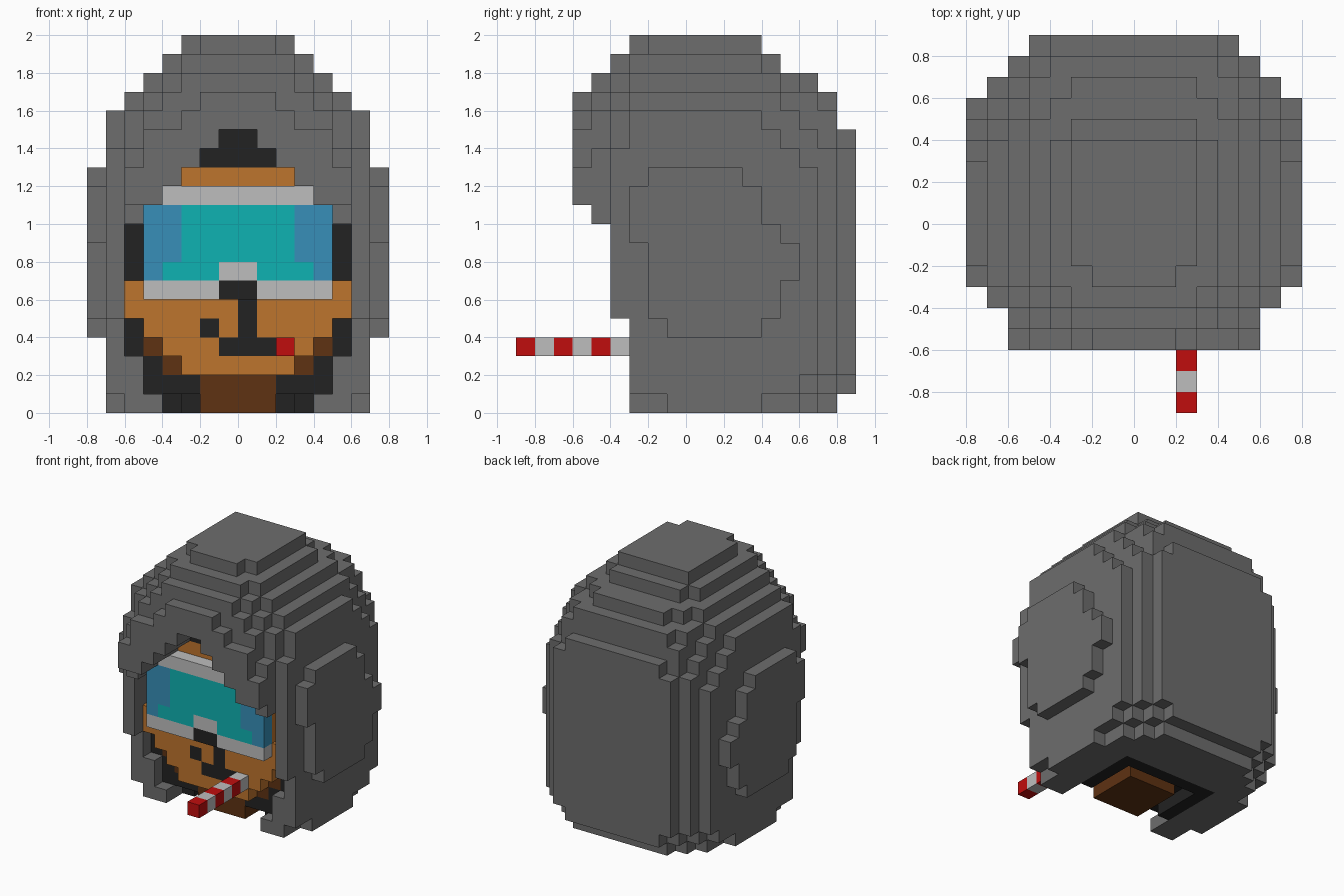
import bpy
import bmesh
import math
from mathutils import Vector

if "Cube" in bpy.data.objects:
    bpy.data.objects.remove(bpy.data.objects["Cube"])

CELL = 0.1


def srgb(r, g, b):
    return tuple((c / 255 / 12.92) if c < 11 else ((c / 255 + 0.055) / 1.055) ** 2.4
                 for c in (r, g, b)) + (1.0,)


def material(name, rgb):
    mat = bpy.data.materials.new(name)
    mat.use_nodes = True
    mat.diffuse_color = srgb(*rgb)
    mat.node_tree.nodes["Principled BSDF"].inputs["Base Color"].default_value = srgb(*rgb)
    return mat


MATERIALS = {
    "grey": material("hood grey", (109, 109, 109)),
    "black": material("lining black", (34, 34, 34)),
    "orange": material("skin orange", (190, 117, 45)),
    "brown": material("shadow brown", (94, 50, 18)),
    "teal": material("lens teal", (15, 178, 178)),
    "blue": material("lens blue", (55, 143, 184)),
    "white": material("strap white", (190, 190, 190)),
    "red": material("stick red", (192, 13, 13)),
}
NAMES = list(MATERIALS)
cells = {}


def block(part, colour, xs, ys, zs):
    """Fill a box of cells; each span is (start, end)."""
    for x in range(*xs):
        for y in range(*ys):
            for z in range(*zs):
                cells[x, y, z] = (part, colour)


def centred(part, colour, half, ys, zs):
    block(part, colour, (-half, half), ys, zs)


def carve(test):
    """Remove cells by a rule on slice number (distance from centre), y and z."""
    for x, y, z in list(cells):
        if test(x if x >= 0 else -x - 1, y, z):
            del cells[x, y, z]


# Hood shell: stacked steps as (half width, front, back), keyed by their top
HOOD_STEPS = {
    20: [(2, -3, 4), (3, -2, 4)],
    19: [(3, -4, 5), (4, -3, 4)],
    18: [(3, -5, 7), (4, -4, 6), (5, -3, 5)],
    17: [(2, -6, 8), (4, -5, 8), (5, -4, 7), (6, -3, 5)],
    16: [(3, -6, 8), (5, -5, 8), (6, -4, 6), (7, -3, 4)],
    15: [(5, -6, 8), (4, -6, 9), (6, -4, 7), (7, -3, 5)],
    14: [(5, -6, 9), (6, -5, 8), (7, -4, 6)],
    13: [(6, -6, 8), (7, -4, 7)],
}
for top, steps in HOOD_STEPS.items():
    for half, front, back in steps:
        centred("hood", "grey", half, (front, back), (0, top))

# Undercut below the brow, and stepped lower back corners
carve(lambda s, y, z: y < -5 and z < 11 or y < -4 and z < 10 or y < -3 and z < 5)
carve(lambda s, y, z: y >= 11 - s + z or z == 0 and (y >= 8 or s == 6 and not -1 <= y < 4))

# Raised side pads
for ys, zs in [((-1, 4), (4, 12)), ((-2, 3), (5, 13)), ((-2, 5), (5, 10)),
               ((-2, 6), (7, 9)), ((-3, 4), (9, 12))]:
    centred("hood", "grey", 8, ys, zs)

# Face opening, half width for each layer from the bottom up
OPENING = [4, 5, 5] + [6] * 7 + [5, 4, 3, 2, 1]
carve(lambda s, y, z: z < len(OPENING) and s < OPENING[z] and y < 4)

# Black lining inside the opening
for z, half in enumerate(OPENING):
    if z:
        centred("lining", "black", half, (-3 if z > 12 else -2, 4), (z, z + 1))
centred("lining", "black", 4, (3, 4), (0, 1))
for x in (-4, 3):
    block("lining", "black", (x, x + 1), (-1, 4), (0, 1))

# Neck, chin corners and face
centred("neck", "brown", 2, (-2, 2), (0, 2))
centred("head", "brown", 4, (-2, 0), (2, 3))
centred("head", "brown", 5, (-2, 0), (3, 4))
for z, half in enumerate([3, 4, 5, 6, 6, 5, 5, 5, 5, 4, 3], start=2):
    centred("head", "orange", half, (-3, 0), (z, z + 1))

# Nose stripe, mouth and cheek mark
centred("nose", "black", 1, (-4, -2), (6, 7))
block("head", "black", (0, 1), (-3, -2), (4, 6))
block("head", "black", (-1, 3), (-3, -2), (3, 4))
block("head", "black", (-2, -1), (-3, -2), (4, 5))

# Goggles
FRONT = (-4, -3)
centred("goggles", "blue", 5, FRONT, (7, 11))
centred("goggles", "teal", 3, FRONT, (7, 11))
centred("goggles", "teal", 4, FRONT, (7, 8))
centred("goggles", "white", 1, FRONT, (7, 8))
centred("goggles", "white", 4, FRONT, (11, 12))
for x in (-5, 1):
    block("goggles", "white", (x, x + 4), FRONT, (6, 7))

# Striped stick held in the mouth
for i in range(6):
    block("striped_stick", "white" if i % 2 else "red", (2, 3), (i - 9, i - 8), (3, 4))


def build(part):
    """Make a mesh from the outer faces of one part's cells."""
    bm = bmesh.new()
    for cell, (owner, colour) in cells.items():
        if owner != part:
            continue
        centre = Vector(cell) + Vector((0.5, 0.5, 0.5))
        for axis in range(3):
            for sign in (-1, 1):
                n = Vector((0, 0, 0))
                n[axis] = sign
                if tuple(int(c + d) for c, d in zip(cell, n)) in cells:
                    continue
                u = Vector((0, 0, 0))
                u[(axis + 1) % 3] = 1
                v = n.cross(u)
                corners = [(centre + (n + a * u + b * v) / 2) * CELL
                           for a, b in ((-1, -1), (1, -1), (1, 1), (-1, 1))]
                face = bm.faces.new([bm.verts.new(c) for c in corners])
                face.material_index = NAMES.index(colour)
    bmesh.ops.remove_doubles(bm, verts=bm.verts, dist=CELL / 100)
    bmesh.ops.dissolve_limit(bm, angle_limit=math.radians(1), verts=bm.verts,
                             edges=bm.edges, delimit={"MATERIAL"})
    mesh = bpy.data.meshes.new(part)
    bm.to_mesh(mesh)
    bm.free()
    for mat in MATERIALS.values():
        mesh.materials.append(mat)
    bpy.context.collection.objects.link(bpy.data.objects.new(part, mesh))


for part in sorted({owner for owner, _ in cells.values()}):
    build(part)
